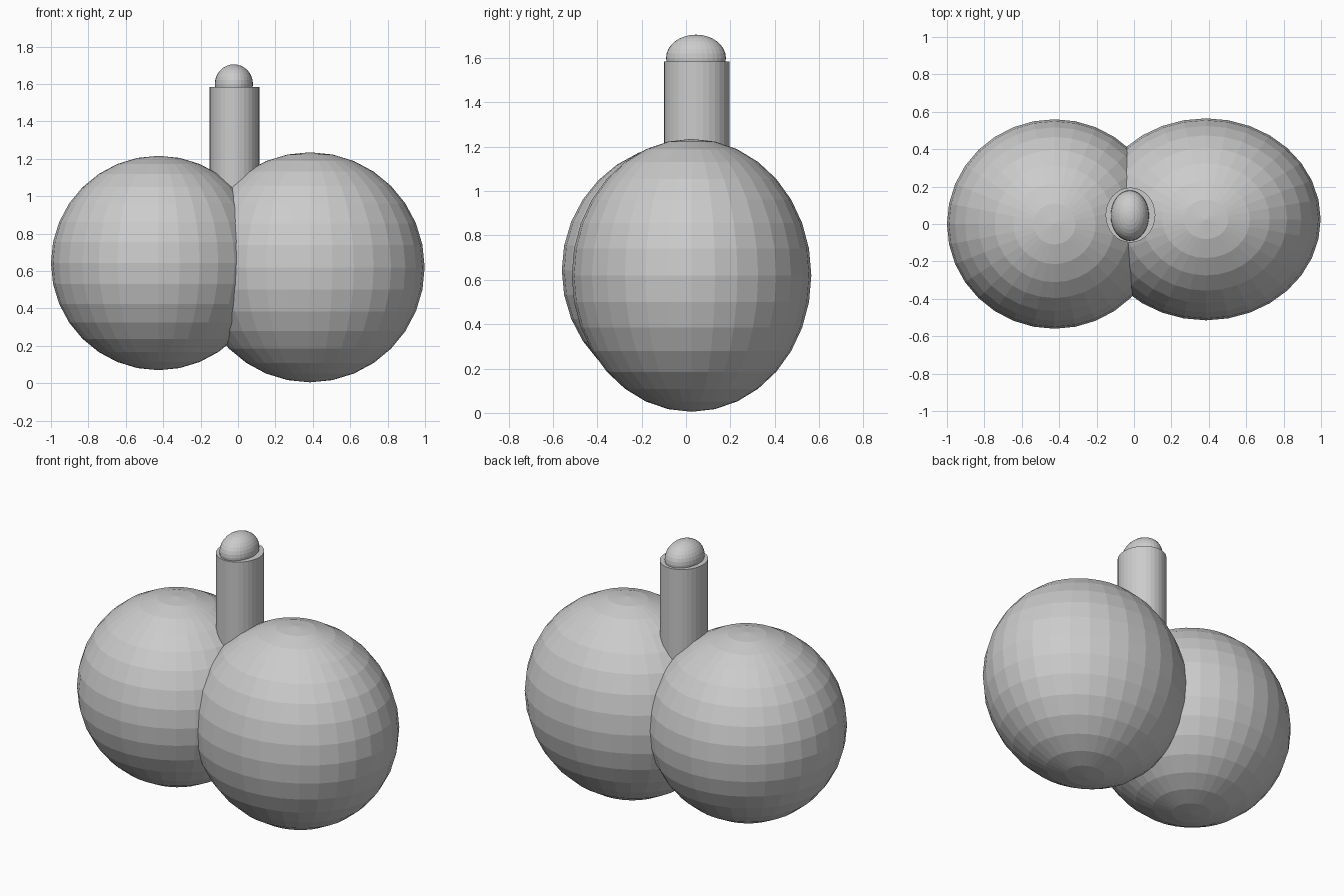
import bpy

# Remove the default cube
cube = bpy.data.objects.get("Cube")
if cube:
    bpy.data.objects.remove(cube, do_unlink=True)

# Single plain grey material
GREY = (0.6, 0.6, 0.6, 1.0)
grey = bpy.data.materials.new("plain grey")
grey.use_nodes = True
grey.diffuse_color = GREY
grey.node_tree.nodes["Principled BSDF"].inputs["Base Color"].default_value = GREY


def finish(name):
    obj = bpy.context.object
    obj.name = name
    obj.data.name = name
    obj.data.materials.append(grey)
    return obj


def ellipsoid(name, centre, radii):
    bpy.ops.mesh.primitive_uv_sphere_add(segments=32, ring_count=16, radius=1, location=centre)
    obj = finish(name)
    obj.scale = radii
    return obj


def post(name, centre_xy, radii_xy, bottom, top):
    x, y = centre_xy
    bpy.ops.mesh.primitive_cylinder_add(vertices=32, radius=1, depth=1,
                                        location=(x, y, (bottom + top) / 2))
    obj = finish(name)
    obj.scale = (*radii_xy, top - bottom)
    return obj


# Two large overlapping faceted spheres
ellipsoid("left_sphere", (0.385, 0.025, 0.62), (0.613, 0.54, 0.615))
ellipsoid("right_sphere", (-0.425, 0.0, 0.643), (0.575, 0.56, 0.573))

# Upright post between them, with a rounded cap
post("centre_post", (-0.019, 0.048), (0.133, 0.147), 0.7, 1.585)
ellipsoid("post_cap", (-0.022, 0.045, 1.6), (0.102, 0.135, 0.105))
